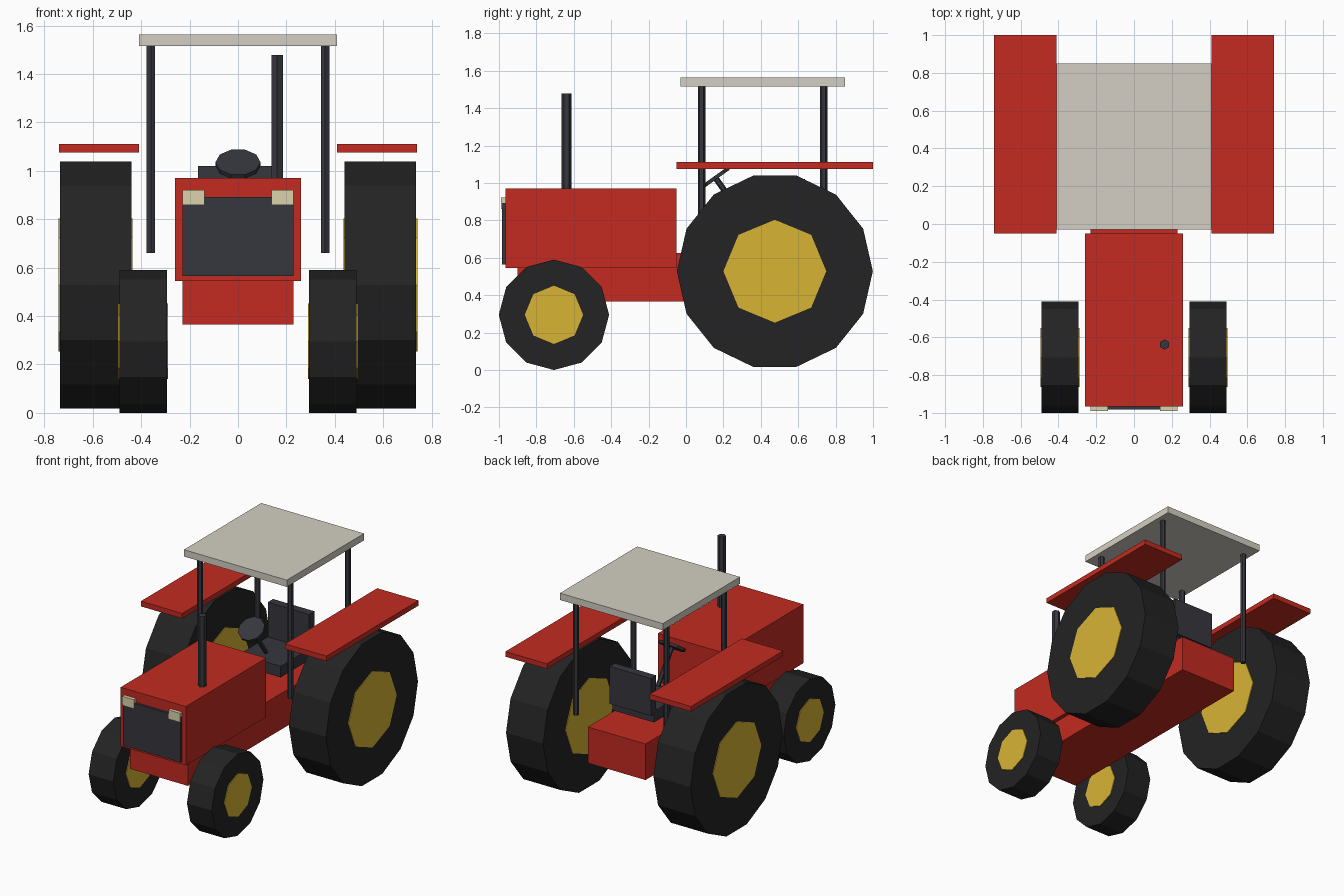
import bpy, bmesh, math
from mathutils import Matrix, Vector

if "Cube" in bpy.data.objects:
    bpy.data.objects.remove(bpy.data.objects["Cube"])


def material(name, r, g, b):
    m = bpy.data.materials.new(name)
    m.diffuse_color = (r, g, b, 1)
    m.use_nodes = True
    m.node_tree.nodes["Principled BSDF"].inputs["Base Color"].default_value = m.diffuse_color
    return m


RED = material("red_paint", 0.546, 0.024, 0.015)
YELLOW = material("yellow_paint", 0.687, 0.456, 0.034)
RUBBER = material("rubber", 0.017, 0.017, 0.018)
DARK = material("dark_metal", 0.037, 0.038, 0.048)
CREAM = material("roof_cream", 0.658, 0.624, 0.546)
LAMP = material("lamp_glass", 0.716, 0.658, 0.413)


def finish(name, bm, mat):
    mesh = bpy.data.meshes.new(name)
    bm.to_mesh(mesh)
    bm.free()
    mesh.materials.append(mat)
    obj = bpy.data.objects.new(name, mesh)
    bpy.context.collection.objects.link(obj)
    return obj


def box(name, x, y, z, mat):
    """Box from (min, max) pairs."""
    bm = bmesh.new()
    centre = Vector([(a + b) / 2 for a, b in (x, y, z)])
    size = [b - a for a, b in (x, y, z)]
    bmesh.ops.create_cube(bm, size=1, matrix=Matrix.Translation(centre) @ Matrix.Diagonal((*size, 1)))
    return finish(name, bm, mat)


def prism(name, centre, radius, length, sides, mat, rot=Matrix()):
    """Low-poly cylinder along local z."""
    bm = bmesh.new()
    bmesh.ops.create_cone(bm, cap_ends=True, segments=sides, radius1=radius, radius2=radius,
                          depth=length, matrix=Matrix.Translation(centre) @ rot)
    return finish(name, bm, mat)


# Body
box("chassis", (-0.23, 0.23), (-0.90, 0.79), (0.365, 0.625), RED)
box("hood", (-0.26, 0.26), (-0.965, -0.05), (0.545, 0.97), RED)
box("grille", (-0.23, 0.23), (-0.983, -0.95), (0.565, 0.893), DARK)
prism("exhaust", (0.162, -0.638, 1.19), 0.027, 0.576, 6, DARK)

# Seat
box("seat_cushion", (-0.165, 0.165), (0.25, 0.60), (0.69, 0.77), DARK)
box("seat_back", (-0.165, 0.165), (0.575, 0.635), (0.75, 1.02), DARK)

# Steering wheel and column share one tilt
tilt = Matrix.Rotation(0.62, 4, 'X')
hub = Vector((0, 0.157, 1.028))
prism("steering_wheel", hub, 0.093, 0.02, 10, DARK, tilt @ Matrix.Rotation(math.pi / 2, 4, 'Z'))
prism("steering_column", hub + tilt @ Vector((0, 0, -0.14)), 0.016, 0.28, 6, DARK, tilt)

# Roof
box("roof", (-0.41, 0.41), (-0.03, 0.85), (1.515, 1.564), CREAM)

# Paired parts on both sides
sideways = Matrix.Rotation(math.pi / 2, 4, 'Y')
for side, s in (("left", -1), ("right", 1)):
    def span(a, b):
        return tuple(sorted((s * a, s * b)))

    box(f"headlight_{side}", span(0.138, 0.23), (-0.99, -0.96), (0.86, 0.922), LAMP)
    box(f"fender_{side}", span(0.41, 0.74), (-0.05, 1.0), (1.075, 1.112), RED)
    for end, y in (("front", 0.083), ("rear", 0.737)):
        prism(f"roof_post_{end}_{side}", (s * 0.36, y, 1.09), 0.02, 0.86, 6, DARK)

    # Wheels: end, x, y, z, tyre radius, rim radius, width, sides
    for end, x, y, z, r, rim, w, n in (
            ("rear", 0.588, 0.475, 0.528, 0.524, 0.275, 0.296, 14),
            ("front", 0.392, -0.706, 0.295, 0.295, 0.156, 0.197, 12)):
        prism(f"tyre_{end}_{side}", (s * x, y, z), r, w, n, RUBBER, sideways)
        prism(f"rim_{end}_{side}", (s * x, y, z), rim, w + 0.01, 8, YELLOW, sideways)
